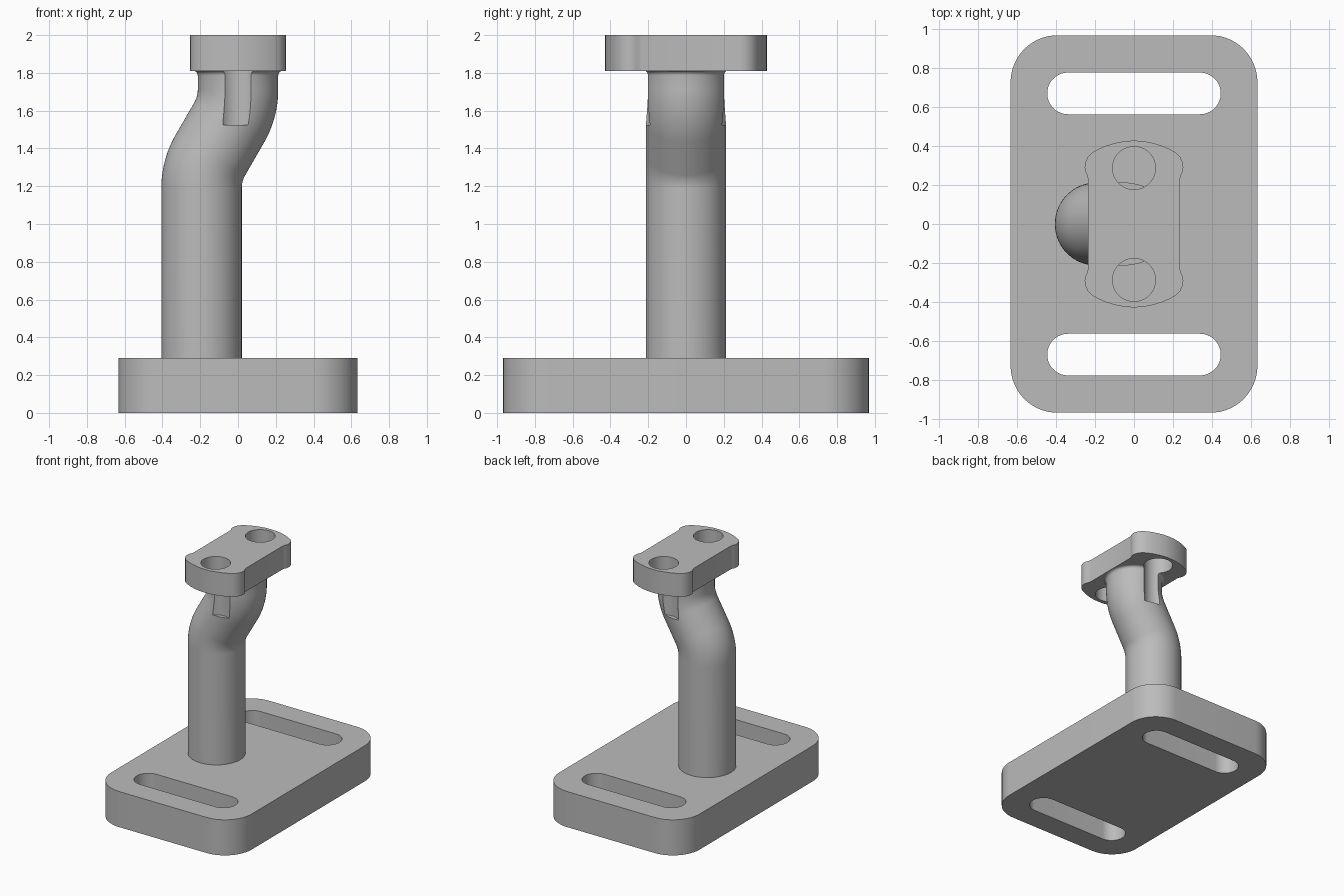
import bpy
import bmesh
from math import sin, cos, pi, radians
from mathutils import Vector

cube = bpy.data.objects.get("Cube")
if cube:
    bpy.data.objects.remove(cube, do_unlink=True)

metal = bpy.data.materials.new("plain grey metal")
metal.use_nodes = True
GREY = (0.5, 0.5, 0.5, 1)
metal.diffuse_color = GREY
metal.node_tree.nodes["Principled BSDF"].inputs["Base Color"].default_value = GREY


def loft(name, rings):
    """Skin matching closed rings of points and cap both ends."""
    bm = bmesh.new()
    loops = [[bm.verts.new(p) for p in ring] for ring in rings]
    for a, b in zip(loops, loops[1:]):
        for i in range(len(a)):
            j = (i + 1) % len(a)
            bm.faces.new((a[i], a[j], b[j], b[i]))
    bm.faces.new(loops[0])
    bm.faces.new(loops[-1])
    bmesh.ops.recalc_face_normals(bm, faces=bm.faces)
    mesh = bpy.data.meshes.new(name)
    bm.to_mesh(mesh)
    bm.free()
    mesh.materials.append(metal)
    obj = bpy.data.objects.new(name, mesh)
    bpy.context.collection.objects.link(obj)
    return obj


def prism(name, outline, z0, z1):
    return loft(name, [[(x, y, z) for x, y in outline] for z in (z0, z1)])


def rounded(hx, hy, r, cx=0, cy=0, steps=16):
    """Rounded rectangle outline; a slot or circle when r fills it."""
    pts = []
    for k, (sx, sy) in enumerate(((1, 1), (-1, 1), (-1, -1), (1, -1))):
        for i in range(steps + 1):
            a = (k + i / steps) * pi / 2
            p = Vector((cx + sx * (hx - r) + r * cos(a), cy + sy * (hy - r) + r * sin(a)))
            if not pts or (p - pts[-1]).length > 1e-5:
                pts.append(p)
    if (pts[0] - pts[-1]).length < 1e-5:
        pts.pop()
    return pts


def cut(obj, cutters):
    bpy.context.view_layer.objects.active = obj
    for c in cutters:
        mod = obj.modifiers.new("cut", "BOOLEAN")
        mod.operation = "DIFFERENCE"
        mod.solver = "EXACT"
        mod.object = c
        bpy.ops.object.modifier_apply(modifier=mod.name)


def smooth(obj):
    bpy.ops.object.select_all(action="DESELECT")
    obj.select_set(True)
    bpy.context.view_layer.objects.active = obj
    bpy.ops.object.shade_smooth_by_angle(angle=radians(30))


# Slotted base plate
BASE_TOP, HEAD_BOTTOM, TOP = 0.29, 1.81, 2.0
base = prism("base_plate", rounded(0.633, 0.968, 0.24), 0, BASE_TOP)
slots = [prism("slot_cutter", rounded(0.445, 0.107, 0.107, 0, s * 0.67), -0.1, 0.4)
         for s in (-1, 1)]
cut(base, slots)

# Head plate: waisted sides and bowed ends, one quarter mirrored
quarter = [(0.237, 0.235), (0.24, 0.25), (0.249, 0.268), (0.253, 0.29), (0.25, 0.315),
           (0.238, 0.342), (0.218, 0.364), (0.19, 0.381), (0.15, 0.399), (0.1, 0.415),
           (0.05, 0.425)]
half = quarter + [(0, 0.428)] + [(-x, y) for x, y in reversed(quarter)]
head = prism("head_plate", half + [(-x, -y) for x, y in half], HEAD_BOTTOM, TOP)

# Post: straight, then an S-bend of two arcs joined by a short straight
RADIUS, BEND, TILT, OFFSET, BEND_START = 0.213, 0.35, radians(30), -0.193, 1.19
STEPS = 14
run = (-OFFSET - 2 * BEND * (1 - cos(TILT))) / sin(TILT)
bend_end = BEND_START + 2 * BEND * sin(TILT) + run * cos(TILT)
path = [(OFFSET, BASE_TOP, 0, RADIUS)]
for i in range(STEPS + 1):
    a = TILT * i / STEPS
    path.append((OFFSET + BEND * (1 - cos(a)), BEND_START + BEND * sin(a), a, RADIUS))
for i in range(STEPS, -1, -1):
    a = TILT * i / STEPS
    path.append((-BEND * (1 - cos(a)), bend_end - BEND * sin(a), a, RADIUS))
# Small fillet flaring out under the head
FILLET = 0.024
for i in range(7):
    a = i / 6 * pi / 2
    path.append((0, HEAD_BOTTOM - FILLET + FILLET * sin(a), 0,
                 RADIUS + FILLET * (1 - cos(a)) * 0.9))


def ring(x, z, tilt, r, n=72):
    return [(x + r * cos(t) * cos(tilt), r * sin(t), z - r * cos(t) * sin(tilt))
            for t in (2 * pi * i / n for i in range(n))]


post = loft("bent_post", [ring(*p) for p in path])

# Bolt holes through the head, with clearance grooves down the post
bolts = [prism("bolt_cutter", rounded(0.11, 0.11, 0.11, 0, s * 0.287), 1.525, 2.1)
         for s in (-1, 1)]
cut(head, bolts)
cut(post, bolts)

for helper in slots + bolts:
    bpy.data.objects.remove(helper, do_unlink=True)
for part in (base, head, post):
    smooth(part)
